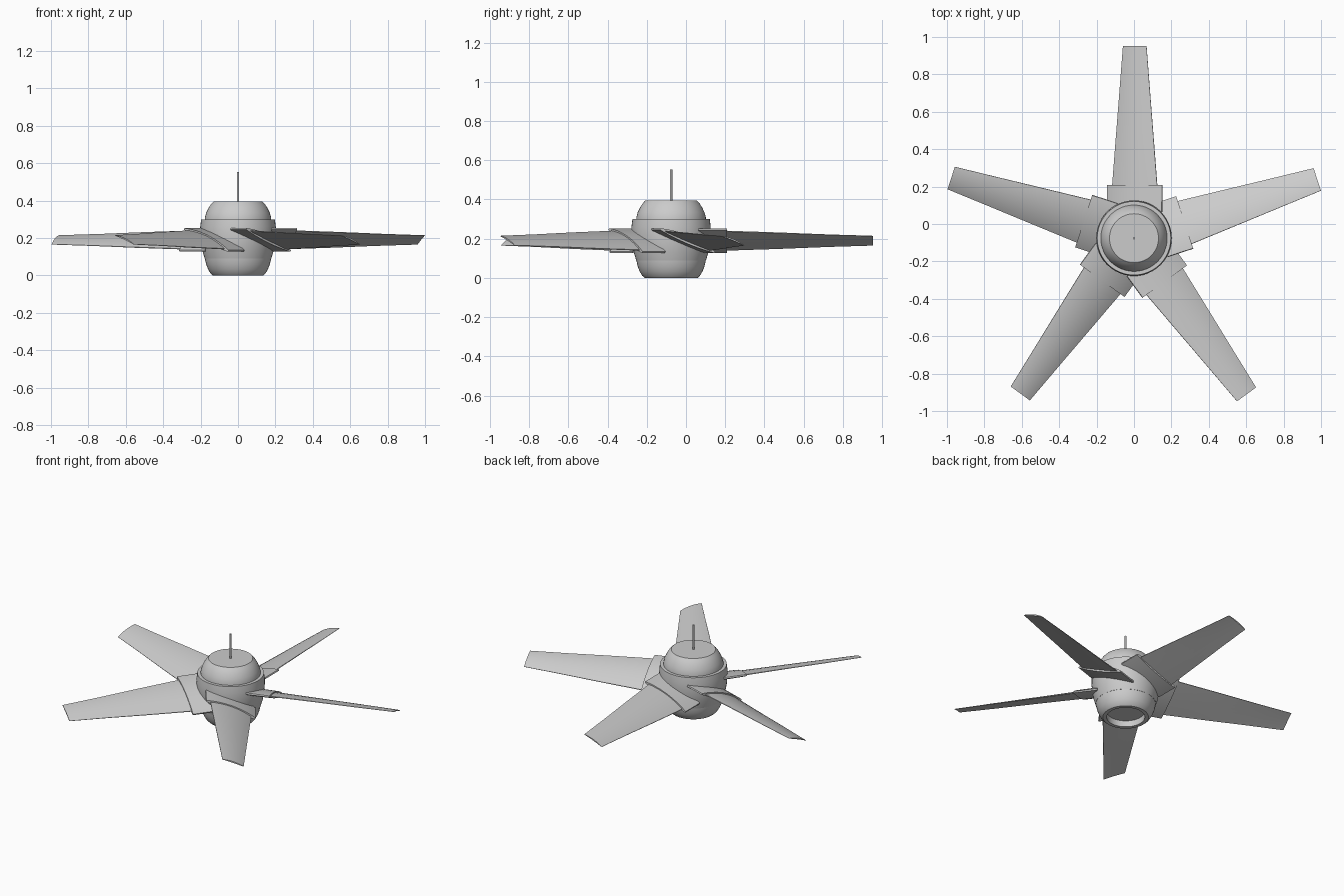
import bpy, bmesh, math
from mathutils import Matrix, Vector

if "Cube" in bpy.data.objects:
    bpy.data.objects.remove(bpy.data.objects["Cube"])

CY = -0.076      # hub axis sits slightly toward the front
BLADE_Z = 0.19

def finish(bm, name, angle=35):
    bmesh.ops.recalc_face_normals(bm, faces=bm.faces)
    me = bpy.data.meshes.new(name)
    bm.to_mesh(me)
    bm.free()
    ob = bpy.data.objects.new(name, me)
    bpy.context.collection.objects.link(ob)
    bpy.ops.object.select_all(action='DESELECT')
    ob.select_set(True)
    bpy.context.view_layer.objects.active = ob
    bpy.ops.object.shade_smooth_by_angle(angle=math.radians(angle))
    return ob

def lathe(name, profile, n=48):
    """Revolve an (r, z) profile around the hub axis; r = 0 closes to a pole."""
    bm = bmesh.new()
    vs = [bm.verts.new((r, 0, z)) for r, z in profile]
    es = [bm.edges.new(p) for p in zip(vs, vs[1:])]
    bmesh.ops.spin(bm, geom=vs + es, cent=(0, 0, 0), axis=(0, 0, 1),
                   angle=2 * math.pi, steps=n)
    bmesh.ops.remove_doubles(bm, verts=bm.verts, dist=1e-5)
    bmesh.ops.translate(bm, verts=bm.verts, vec=(0, CY, 0))
    return finish(bm, name)

def section(chord, thick, camber, n=10):
    """Closed cambered lens section, as (chordwise, height) points."""
    top, low = [], []
    for i in range(n + 1):
        u = -math.cos(math.pi * i / n)
        c = camber * (1 - u * u)
        t = thick / 2 * (0.2 + 0.8 * (1 - u * u))
        top.append((u * chord / 2, c + t))
        low.append((u * chord / 2, c - t))
    return top + low[::-1]

def loft(name, stations, heading):
    """Skin sections (radius, chord, thickness, camber, pitch) along a radial line."""
    bm = bmesh.new()
    rings = []
    for r, chord, thick, camber, pitch in stations:
        a = math.radians(pitch)
        ring = []
        for u, h in section(chord, thick, camber):
            t = u * math.cos(a) + h * math.sin(a) - 0.004
            z = -u * math.sin(a) + h * math.cos(a)
            ring.append(bm.verts.new((r, t, z)))
        rings.append(ring)
    for a, b in zip(rings, rings[1:]):
        for i in range(len(a)):
            j = (i + 1) % len(a)
            bm.faces.new((a[i], a[j], b[j], b[i]))
    bm.faces.new(rings[0])
    bm.faces.new(rings[-1])
    bm.transform(Matrix.Translation((0, CY, BLADE_Z)) @ Matrix.Rotation(heading, 4, 'Z'))
    return finish(bm, name)

# Hub: bulging centre band, domed cap, and recessed lower collar
lathe("hub_band", [(0.16, 0.09), (0.178, 0.09), (0.19, 0.13), (0.199, 0.18),
                   (0.202, 0.22), (0.202, 0.26), (0.197, 0.3), (0.17, 0.3)])
lathe("hub_cap", [(0.178, 0.29), (0.177, 0.31), (0.17, 0.335), (0.158, 0.36),
                  (0.145, 0.38), (0.131, 0.395), (0, 0.395)])
lathe("hub_collar", [(0.178, 0.1), (0.176, 0.085), (0.17, 0.058), (0.16, 0.033),
                     (0.147, 0.011), (0.135, 0.0), (0.113, 0.0), (0.113, 0.04), (0, 0.04)])

# Thin shaft on the cap
lathe("shaft", [(0, 0.36), (0.006, 0.36), (0.006, 0.553), (0, 0.553)], 12)

# Five pitched blades with root cuffs
for k in range(5):
    heading = math.radians(90 + 72 * k)
    loft(f"blade_{k + 1}", [(0.17, 0.27, 0.026, 0.008, 22),
                            (0.29, 0.258, 0.024, 0.008, 22),
                            (0.55, 0.215, 0.019, 0.007, 22),
                            (0.80, 0.172, 0.013, 0.006, 21),
                            (1.029, 0.135, 0.008, 0.005, 21)], heading)
    loft(f"blade_cuff_{k + 1}", [(0.14, 0.315, 0.046, 0.006, 22),
                                 (0.284, 0.315, 0.042, 0.006, 22)], heading)
